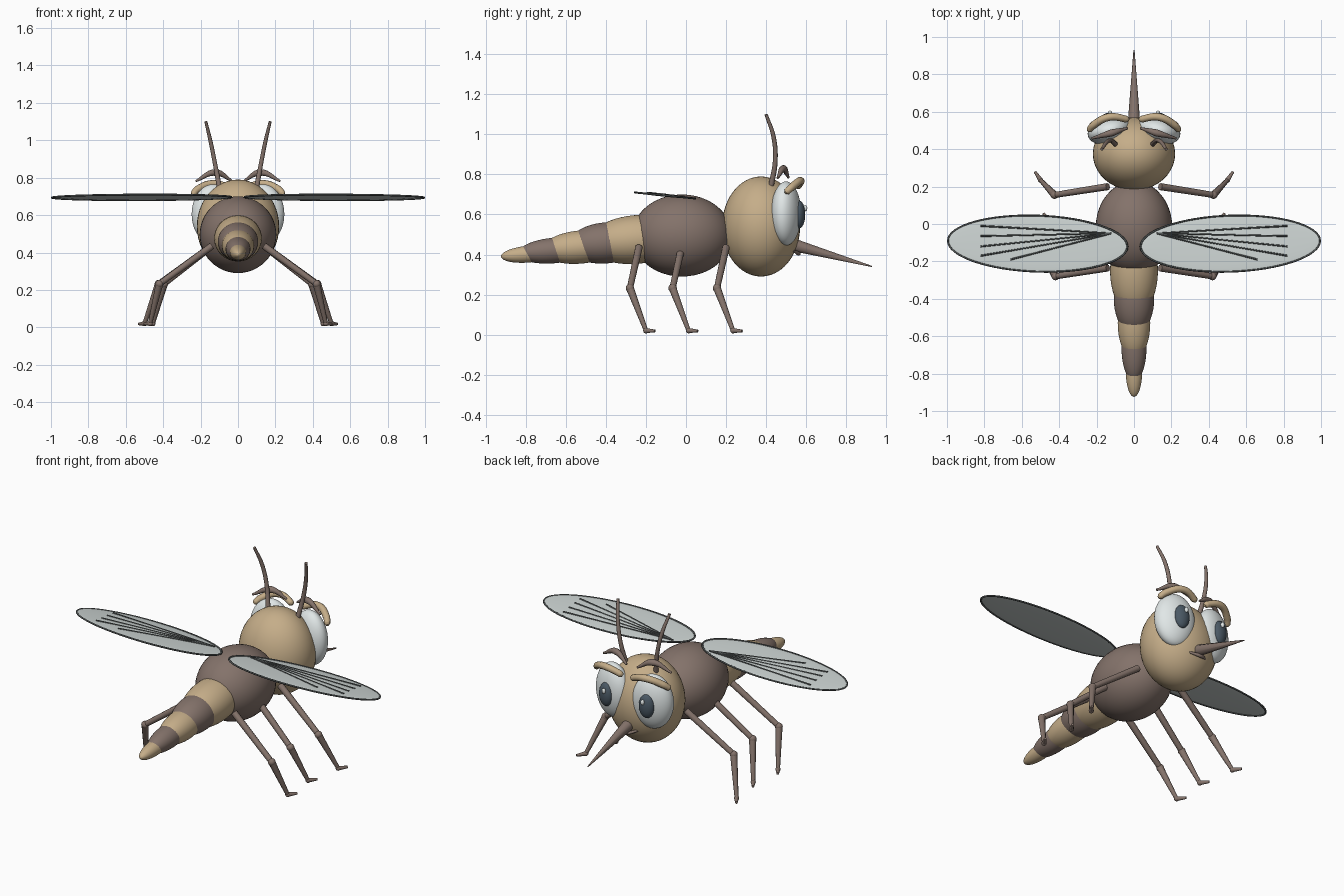
import bpy, math
from mathutils import Vector

cube = bpy.data.objects.get("Cube")
if cube:
    bpy.data.objects.remove(cube, do_unlink=True)


def material(name, r, g, b):
    m = bpy.data.materials.new(name)
    m.use_nodes = True
    m.diffuse_color = (r, g, b, 1)
    bsdf = next(n for n in m.node_tree.nodes if n.type == "BSDF_PRINCIPLED")
    bsdf.inputs["Base Color"].default_value = (r, g, b, 1)
    bsdf.inputs["Roughness"].default_value = 0.6
    return m


TAN = material("tan", .56, .42, .25)
BROWN = material("brown", .23, .17, .145)
WHITE = material("eye white", .76, .81, .81)
IRIS = material("slate iris", .07, .1, .13)
WING = material("wing grey", .6, .65, .64)
VEIN = material("vein grey", .08, .09, .09)


def ellipsoid(name, loc, radii, mat, rot=(0, 0, 0)):
    bpy.ops.mesh.primitive_uv_sphere_add(segments=40, ring_count=24, location=loc, rotation=rot)
    ob = bpy.context.object
    ob.name, ob.scale = name, radii
    ob.data.materials.append(mat)
    bpy.ops.object.shade_smooth()
    return ob


def tube(name, points, radii, mat, smooth=True, cyclic=False):
    """Round tube through the points with a radius at each one."""
    cu = bpy.data.curves.new(name, "CURVE")
    cu.dimensions, cu.bevel_depth, cu.bevel_resolution = "3D", 1, 3
    cu.use_fill_caps, cu.resolution_u = True, 8
    sp = cu.splines.new("BEZIER" if smooth else "POLY")
    pts = sp.bezier_points if smooth else sp.points
    pts.add(len(points) - 1)
    for p, co, r in zip(pts, points, radii):
        p.co = co if smooth else (*co, 1)
        p.radius = r
        if smooth:
            p.handle_left_type = p.handle_right_type = "AUTO"
    sp.use_cyclic_u = cyclic
    temp = bpy.data.objects.new(name + "_path", cu)
    bpy.context.collection.objects.link(temp)
    bpy.context.view_layer.update()
    mesh = bpy.data.meshes.new_from_object(temp.evaluated_get(bpy.context.evaluated_depsgraph_get()))
    bpy.data.objects.remove(temp, do_unlink=True)
    mesh.materials.clear()
    mesh.materials.append(mat)
    ob = bpy.data.objects.new(name, mesh)
    bpy.context.collection.objects.link(ob)
    bpy.ops.object.select_all(action="DESELECT")
    ob.select_set(True)
    bpy.context.view_layer.objects.active = ob
    bpy.ops.object.shade_smooth_by_angle(angle=math.radians(50))
    return ob


# Head and thorax
ellipsoid("head", (0, .375, .54), (.22, .195, .25), TAN)
ellipsoid("thorax", (0, -.02, .495), (.205, .25, .205), BROWN)

# Abdomen: overlapping tapering segments, drooping towards the tip
segments = [(-.25, .475, .128, .24), (-.4, .458, .108, .19), (-.53, .437, .087, .19),
            (-.66, .42, .067, .18), (-.785, .402, .044, .14)]
for i, (y, z, r, length) in enumerate(segments):
    ellipsoid(f"abdomen_segment_{i + 1}", (0, y, z), (r, length, r * .95),
              BROWN if i % 2 else TAN, (math.radians(5), 0, 0))

# Proboscis and mouth
tube("proboscis", [(0, .53, .45), (0, .93, .34)], [.034, .003], BROWN, False)
tube("mouth", [(-.055, .535, .42), (0, .562, .405), (.055, .535, .42)], [.006, .011, .006], BROWN)

WING_C = Vector((.515, -.105, .695))


def wing_point(x, y, lift=0):
    """Point on the tilted plane of the wing."""
    return (x, y, WING_C.z - .1 * (y - WING_C.y) + lift)


for s, side in ((1, "left"), (-1, "right")):
    def flip(points):
        return [(s * p[0], p[1], p[2]) for p in points]

    # Eye, iris and glint
    ellipsoid(f"{side}_eye", (s * .132, .5, .605), (.118, .072, .16), WHITE, (0, 0, -s * .25))
    ellipsoid(f"{side}_iris", (s * .135, .565, .6), (.045, .03, .07), IRIS, (0, 0, -s * .2))
    ellipsoid(f"{side}_glint", (s * .128, .596, .632), (.011, .01, .016), WHITE)

    # Eyelid ridge and eyebrow
    tube(f"{side}_eyelid", flip([(.03, .558, .735), (.04, .56, .742), (.13, .572, .768),
                                 (.215, .53, .738), (.238, .505, .715), (.244, .497, .708)]),
         [.009, .018, .02, .02, .017, .008], TAN)
    tube(f"{side}_eyebrow", flip([(.035, .512, .785), (.12, .487, .828), (.225, .458, .782)]),
         [.006, .019, .006], BROWN)

    # Antenna
    tube(f"{side}_antenna", flip([(.098, .425, .74), (.122, .446, .87), (.146, .437, .99),
                                  (.172, .4, 1.1)]), [.014, .012, .011, .008], BROWN)

    # Legs: thigh, knee, shin and foot
    for name, y, knee_x, foot_x in (("front", .2, .425, .5), ("middle", -.022, .395, .455),
                                    ("rear", -.235, .42, .47)):
        hip, knee = (.14, y, .435), (knee_x, y - .045, .232)
        ankle, toe = (foot_x, y + .035, .02), (foot_x + .03, y + .08, .018)
        tube(f"{side}_{name}_thigh", flip([hip, knee]), [.019, .016], BROWN, False)
        ellipsoid(f"{side}_{name}_knee", flip([knee])[0], (.021,) * 3, BROWN)
        tube(f"{side}_{name}_shin", flip([knee, ankle]), [.02, .011], BROWN, False)
        ellipsoid(f"{side}_{name}_ankle", flip([ankle])[0], (.014,) * 3, BROWN)
        tube(f"{side}_{name}_foot", flip([ankle, toe]), [.013, .007], BROWN, False)

    # Wing blade, rim and fanned veins
    turn = math.radians(2)
    ellipsoid(f"{side}_wing", (s * WING_C.x, WING_C.y, WING_C.z), (.48, .15, .006), WING,
              (math.atan(-.1), 0, s * turn))
    rim = []
    for k in range(64):
        a = math.tau * k / 64
        u, v = .48 * math.cos(a), .15 * math.sin(a)
        rim.append(wing_point(WING_C.x + u * math.cos(turn) - v * math.sin(turn),
                              WING_C.y + u * math.sin(turn) + v * math.cos(turn)))
    tube(f"{side}_wing_rim", flip(rim), [.005] * 64, VEIN, False, True)
    ends = [(.82, -.01), (.82, -.065), (.82, -.12), (.82, -.17), (.66, -.19)]
    for k, (x, y) in enumerate(ends):
        tube(f"{side}_wing_vein_{k + 1}", flip([wing_point(.12, -.05, .003), wing_point(x, y, .005)]),
             [.004, .005], VEIN, False)
